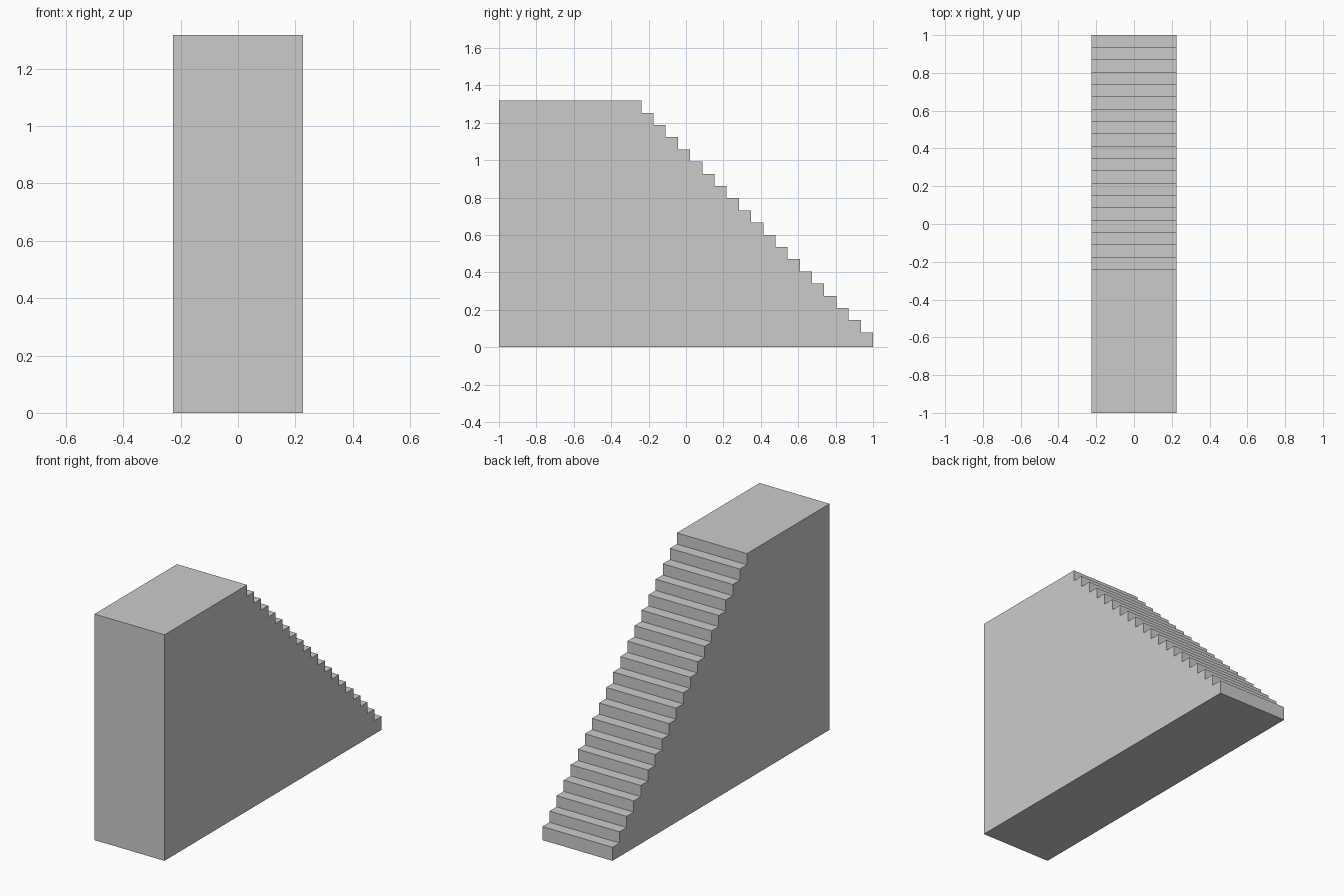
import bpy, bmesh

if "Cube" in bpy.data.objects:
    bpy.data.objects.remove(bpy.data.objects["Cube"])

HALF_W = 0.226
TOP = 1.318
FIRST = 0.079
RISES = 19
STEP = (TOP - FIRST) / RISES   # equal tread and rise (45 degrees)

# Side profile (y, z): flat base, then zigzag steps up to the landing
profile = [(-1, 0), (1, 0)]
for i in range(RISES + 1):
    z = FIRST + i * STEP
    profile.append((1 - i * STEP, z))
    if i < RISES:
        profile.append((1 - (i + 1) * STEP, z))
profile.append((-1, TOP))

# Solid staircase: extrude the profile across the width
bm = bmesh.new()
side = bm.faces.new([bm.verts.new((-HALF_W, y, z)) for y, z in profile])
ext = bmesh.ops.extrude_face_region(bm, geom=[side], use_keep_orig=True)
moved = [g for g in ext["geom"] if isinstance(g, bmesh.types.BMVert)]
bmesh.ops.translate(bm, verts=moved, vec=(2 * HALF_W, 0, 0))
bmesh.ops.recalc_face_normals(bm, faces=bm.faces)

mesh = bpy.data.meshes.new("staircase")
bm.to_mesh(mesh)
bm.free()
staircase = bpy.data.objects.new("staircase", mesh)
bpy.context.collection.objects.link(staircase)
